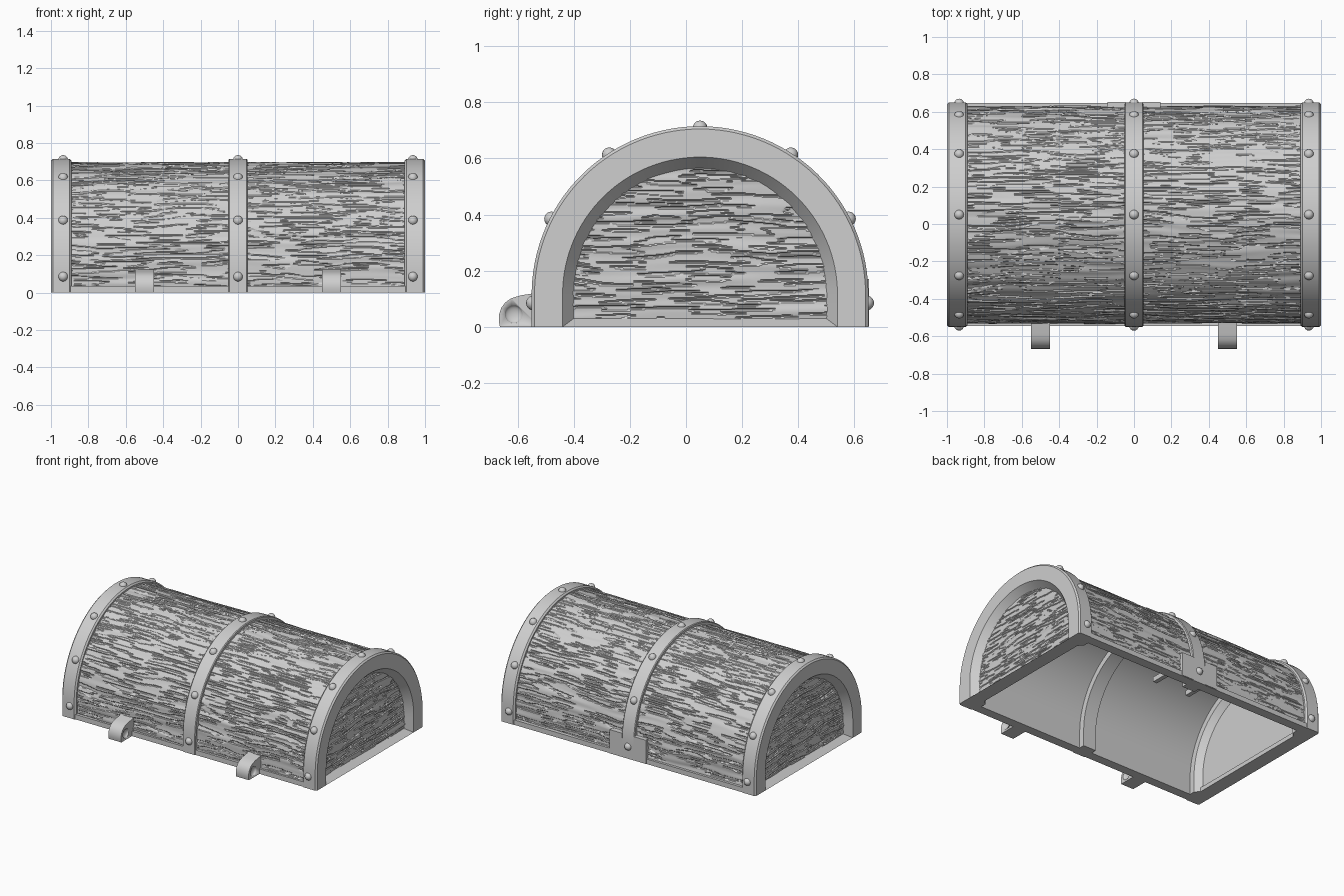
import bpy, bmesh, math
from mathutils import Vector, Matrix, noise

cube = bpy.data.objects.get("Cube")
if cube:
    bpy.data.objects.remove(cube, do_unlink=True)

LEG, RADIUS, MID_Y = 0.115, 0.6, 0.05
LENGTH = 2 * LEG + math.pi * RADIUS

grey = bpy.data.materials.new("plain grey")
grey.use_nodes = True
grey.diffuse_color = (0.62, 0.62, 0.62, 1)
grey.node_tree.nodes["Principled BSDF"].inputs["Base Color"].default_value = grey.diffuse_color


def finish(name, bm, angle=30, recalc=True):
    if recalc:
        bmesh.ops.recalc_face_normals(bm, faces=bm.faces)
    mesh = bpy.data.meshes.new(name)
    bm.to_mesh(mesh)
    bm.free()
    mesh.materials.append(grey)
    mesh.shade_smooth()
    mesh.set_sharp_from_angle(angle=math.radians(angle))
    obj = bpy.data.objects.new(name, mesh)
    bpy.context.collection.objects.link(obj)
    return obj


def arch_point(x, d, r):
    """Point on the vault at distance d along it: leg, half circle, leg."""
    if d < LEG:
        return Vector((x, MID_Y - r, d))
    if d > LENGTH - LEG:
        return Vector((x, MID_Y + r, LENGTH - d))
    a = (d - LEG) / RADIUS
    return Vector((x, MID_Y - r * math.cos(a), LEG + r * math.sin(a)))


def sweep(name, profile, steps=64):
    """Carry a closed (x, radius) profile along the vault."""
    bm = bmesh.new()
    rings = [[bm.verts.new(arch_point(x, LENGTH * k / steps, r)) for x, r in profile]
             for k in range(steps + 1)]
    n = len(profile)
    for a, b in zip(rings, rings[1:]):
        for i in range(n):
            j = (i + 1) % n
            bm.faces.new((a[i], a[j], b[j], b[i]))
    bm.faces.new(rings[0])
    bm.faces.new(rings[-1])
    return finish(name, bm)


def prism(name, outline, axis, lo, hi):
    """Extrude an outline along x (outline in y, z) or along y (outline in x, z)."""
    bm = bmesh.new()
    place = (lambda p, t: (t, p[0], p[1])) if axis == "x" else (lambda p, t: (p[0], t, p[1]))
    face = bm.faces.new([bm.verts.new(place(p, lo)) for p in outline])
    new = bmesh.ops.extrude_face_region(bm, geom=[face])["geom"]
    shift = (hi - lo, 0, 0) if axis == "x" else (0, hi - lo, 0)
    bmesh.ops.translate(bm, vec=shift, verts=[v for v in new if isinstance(v, bmesh.types.BMVert)])
    return finish(name, bm)


def box(name, x0, x1, y0, y1, z0, z1):
    return prism(name, [(y0, z0), (y1, z0), (y1, z1), (y0, z1)], "x", x0, x1)


def grain(u, v, seed):
    """Height of weathered wood: wavy ridges with fine, dense cracks along u."""
    v += 0.02 * noise.noise(Vector((u * 3, v * 5, seed)))
    wave = noise.noise(Vector((u * 2, v * 26, seed + 7)))
    crack = noise.noise(Vector((u * 6, v * 95, seed + 3)))
    return 0.006 * wave - (0.005 if crack > 0.12 else 0)


def grid(name, nu, nv, point, flip=False):
    bm = bmesh.new()
    rows = [[bm.verts.new(point(i / nu, j / nv)) for j in range(nv + 1)] for i in range(nu + 1)]
    for a, b in zip(rows, rows[1:]):
        for j in range(nv):
            quad = (a[j], b[j], b[j + 1], a[j + 1])
            bm.faces.new(quad[::-1] if flip else quad)
    return finish(name, bm, recalc=False)


# Wooden vault, with its smooth lining
def vault_point(s, t):
    x, d = -0.91 + 1.82 * s, LENGTH * t
    return arch_point(x, d, 0.58 + grain(x, d, 1.5))


grid("wood_vault", 130, 520, vault_point)
sweep("inner_lining", [(-0.93, 0.56), (0.93, 0.56), (0.93, 0.53), (-0.93, 0.53)])

# Wooden end panels
PANEL_R = 0.465
for side, label in ((1, "left"), (-1, "right")):
    def panel_point(s, t):
        z = 0.01 + t * (LEG + PANEL_R - 0.012)
        half = math.sqrt(PANEL_R ** 2 - max(0, z - LEG) ** 2)
        y = MID_Y + half * (2 * s - 1)
        return Vector((side * (0.952 + grain(y, z, 20 + 9 * side)), y, z))

    grid(label + "_end_panel", 90, 150, panel_point, flip=side < 0)
    bm = bmesh.new()
    bm.faces.new([bm.verts.new(arch_point(side * 0.91, LENGTH * k / 48, 0.5)) for k in range(49)])
    finish(label + "_end_lining", bm, recalc=False)

    # End frame with chamfered outer edges and a sloping inner reveal
    frame = [(0.89, 0.59), (0.9, 0.6), (0.99, 0.6), (1, 0.59), (1, 0.49),
             (0.95, 0.45), (0.91, 0.45), (0.87, 0.49), (0.87, 0.54), (0.89, 0.55)]
    sweep(label + "_end_frame", [(side * x, r) for x, r in frame])
    sill = [(1, 0), (0.95, 0.03), (0.9, 0.03), (0.9, 0)]
    prism(label + "_end_sill", [(side * x, z) for x, z in sill], "y", MID_Y - 0.55, MID_Y + 0.55)

# Middle strap outside and rib inside
sweep("middle_strap", [(-0.05, 0.56), (-0.05, 0.595), (-0.045, 0.6),
                       (0.045, 0.6), (0.05, 0.595), (0.05, 0.56)])
sweep("middle_rib", [(-0.05, 0.54), (-0.05, 0.49), (0.05, 0.49), (0.05, 0.54)])

# Long sills
box("front_sill", -0.95, 0.95, MID_Y - 0.595, MID_Y - 0.53, 0, 0.035)
box("back_sill", -0.95, 0.95, MID_Y + 0.53, MID_Y + 0.597, 0, 0.035)

# Rivets on the straps
spots = [0.085] + [LEG + RADIUS * math.radians(a) for a in (27, 57, 90)]
spots += [LENGTH - d for d in spots[:3]]
bm = bmesh.new()
for x in (-0.935, 0, 0.935):
    for d in spots:
        bmesh.ops.create_uvsphere(bm, u_segments=16, v_segments=10, radius=0.026,
                                  matrix=Matrix.Translation(arch_point(x, d, 0.594)))
finish("rivets", bm, 60)

# Hinge knuckles with a shallow round socket in each side
knuckle = [(-0.52, 0), (-0.663, 0), (-0.667, 0.02), (-0.666, 0.045), (-0.658, 0.068),
           (-0.644, 0.087), (-0.622, 0.102), (-0.59, 0.112), (-0.545, 0.119), (-0.52, 0.125)]
for x, label in ((0.5, "left"), (-0.5, "right")):
    hinge = prism(label + "_hinge", knuckle, "x", x - 0.05, x + 0.05)
    bm = bmesh.new()
    for dx in (-0.05, 0.05):
        place = Matrix.Translation((x + dx, -0.614, 0.045)) @ Matrix.Diagonal((0.5, 1, 1, 1))
        bmesh.ops.create_uvsphere(bm, u_segments=24, v_segments=12, radius=0.032, matrix=place)
    cutter = finish(label + "_socket_cutter", bm)
    cutter.hide_render = True
    cutter.hide_set(True)
    cut = hinge.modifiers.new("sockets", "BOOLEAN")
    cut.operation = "DIFFERENCE"
    cut.solver = "EXACT"
    cut.object = cutter
    bpy.context.view_layer.objects.active = hinge
    bpy.ops.object.modifier_apply(modifier=cut.name)
    bpy.data.objects.remove(cutter, do_unlink=True)

# Latch plates beside the back of the strap, with pins reaching inside
for side, label in ((1, "left"), (-1, "right")):
    x0, x1 = sorted((side * 0.045, side * 0.142))
    box(label + "_latch_plate", x0, x1, 0.59, 0.653, 0.002, 0.17)
    x0, x1 = sorted((side * 0.12, side * 0.15))
    box(label + "_latch_pin", x0, x1, 0.37, 0.6, 0.075, 0.11)
